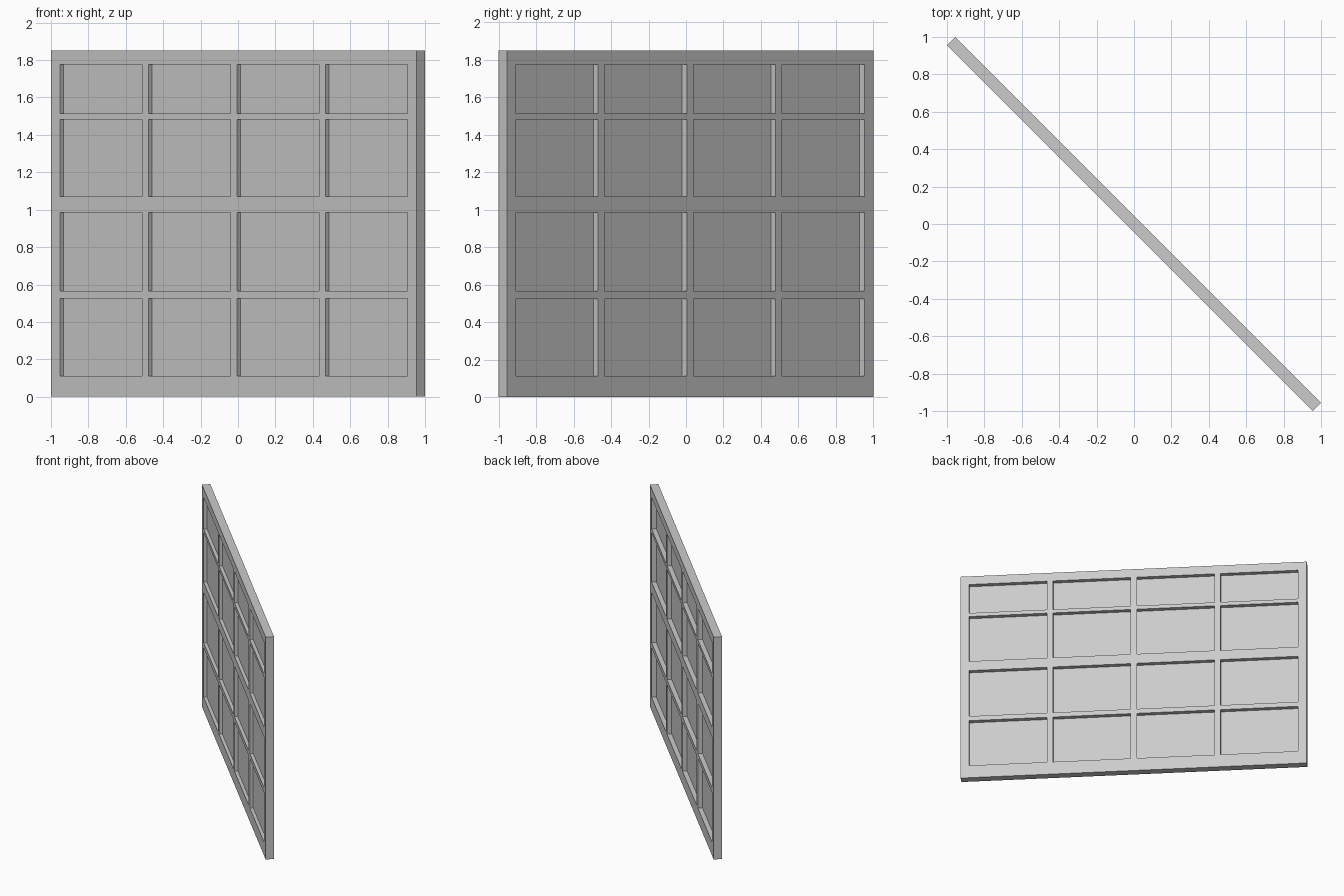
import bpy, bmesh
from math import radians
from mathutils import Matrix

if "Cube" in bpy.data.objects:
    bpy.data.objects.remove(bpy.data.objects["Cube"])

HALF_LEN, HEIGHT, THICK = 1.3824, 1.85, 0.0636
PANE_Y, PANE_T = -0.005, 0.002
# opening edges along the length and the height
XS = [-1.314, -0.694, -0.645, -0.025, 0.025, 0.645, 0.694, 1.314]
ZS = [0.112, 0.524, 0.565, 0.984, 1.07, 1.481, 1.513, 1.775]
TURN = Matrix.Rotation(radians(-45), 4, 'Z')


def slab(name, xs, zs, y0, thick, keep):
    """Flat lattice of the kept cells, extruded to a closed slab."""
    bm = bmesh.new()
    v = [[bm.verts.new((x, y0, z)) for z in zs] for x in xs]
    for i in range(len(xs) - 1):
        for j in range(len(zs) - 1):
            if keep(i, j):
                bm.faces.new((v[i][j], v[i + 1][j], v[i + 1][j + 1], v[i][j + 1]))
    bmesh.ops.delete(bm, geom=[p for p in bm.verts if not p.link_faces], context='VERTS')
    ext = bmesh.ops.extrude_face_region(bm, geom=bm.faces[:], use_keep_orig=True)
    moved = [g for g in ext['geom'] if isinstance(g, bmesh.types.BMVert)]
    bmesh.ops.translate(bm, verts=moved, vec=(0, thick, 0))
    bmesh.ops.recalc_face_normals(bm, faces=bm.faces[:])
    bmesh.ops.dissolve_limit(bm, angle_limit=radians(1), verts=bm.verts[:], edges=bm.edges[:])
    mesh = bpy.data.meshes.new(name)
    bm.to_mesh(mesh)
    bm.free()
    ob = bpy.data.objects.new(name, mesh)
    ob.matrix_world = TURN
    bpy.context.collection.objects.link(ob)
    return ob


# frame: full lattice minus the 4 x 4 openings
slab("window_frame", [-HALF_LEN] + XS + [HALF_LEN], [0] + ZS + [HEIGHT],
     -THICK / 2, THICK, lambda i, j: not (i % 2 and j % 2))

# panes: thin sheets filling each opening
for c in range(4):
    for r in range(4):
        slab(f"pane_{c}_{r}", XS[2 * c:2 * c + 2], ZS[2 * r:2 * r + 2],
             PANE_Y - PANE_T / 2, PANE_T, lambda i, j: True)
